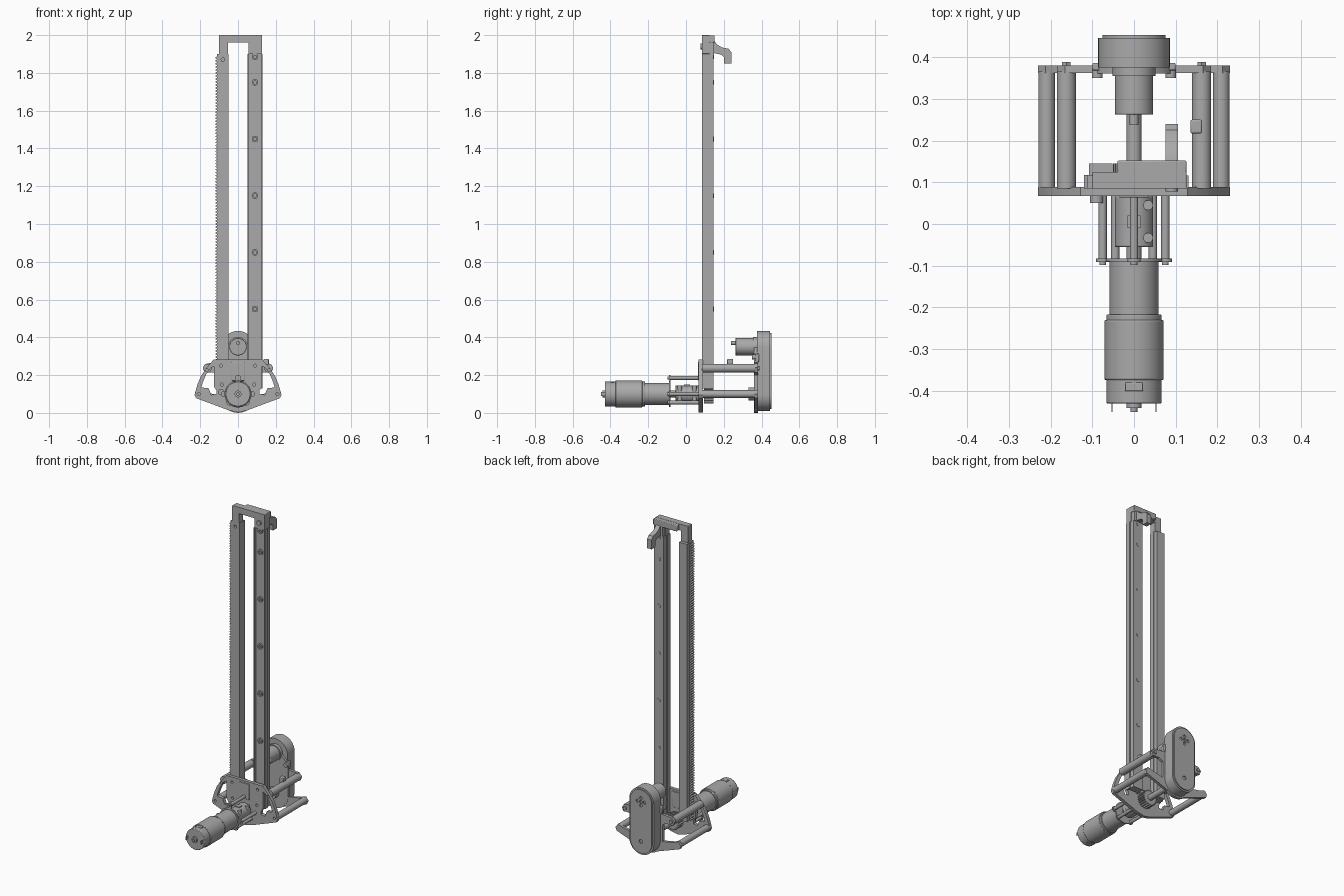
import bpy, math
from math import pi, sin, cos, radians

if "Cube" in bpy.data.objects:
    bpy.data.objects.remove(bpy.data.objects["Cube"])

grey = bpy.data.materials.new("machined grey")
grey.use_nodes = True
GREY = (0.4, 0.4, 0.4, 1)
grey.diffuse_color = GREY
grey.node_tree.nodes["Principled BSDF"].inputs["Base Color"].default_value = GREY


def finish(ob, name, bevel=0):
    ob.name = name
    ob.data.materials.clear()
    ob.data.materials.append(grey)
    if bevel:
        mod = ob.modifiers.new("edge", "BEVEL")
        mod.width, mod.segments, mod.limit_method = bevel, 2, "ANGLE"
        mod.angle_limit = radians(40)
    bpy.ops.object.select_all(action="DESELECT")
    ob.select_set(True)
    bpy.context.view_layer.objects.active = ob
    bpy.ops.object.shade_smooth_by_angle(angle=radians(30))
    return ob


def box(name, x, y, z, bevel=0):
    bpy.ops.mesh.primitive_cube_add(size=1, location=[sum(r) / 2 for r in (x, y, z)])
    ob = bpy.context.object
    ob.scale = [r[1] - r[0] for r in (x, y, z)]
    bpy.ops.object.transform_apply(location=False, rotation=False, scale=True)
    return finish(ob, name, bevel)


def rod(name, x, z, r, y0, y1, bevel=0, sides=40):
    """Cylinder lying along y."""
    bpy.ops.mesh.primitive_cylinder_add(vertices=sides, radius=r, depth=y1 - y0,
                                        location=(x, (y0 + y1) / 2, z), rotation=(pi / 2, 0, 0))
    return finish(bpy.context.object, name, bevel)


def circle(x, z, r, n=24):
    return [(x + r * cos(2 * pi * i / n), z + r * sin(2 * pi * i / n)) for i in range(n)]


def arc(x, z, r, a0, a1, n=16):
    return [(x + r * cos(radians(a0 + (a1 - a0) * i / n)),
             z + r * sin(radians(a0 + (a1 - a0) * i / n))) for i in range(n + 1)]


def mirror(points):
    return [(-x, z) for x, z in reversed(points)]


def plate(name, loops, lo, hi, axis="y", bevel=0):
    """Extrude an outline with holes; the first loop is the outside."""
    cu = bpy.data.curves.new(name, "CURVE")
    cu.dimensions, cu.fill_mode, cu.extrude = "2D", "BOTH", (hi - lo) / 2
    for loop in loops:
        sp = cu.splines.new("POLY")
        sp.points.add(len(loop) - 1)
        for p, (u, v) in zip(sp.points, loop):
            p.co = (u, v, 0, 1)
        sp.use_cyclic_u = True
    ob = bpy.data.objects.new(name, cu)
    bpy.context.collection.objects.link(ob)
    mid = (lo + hi) / 2
    ob.location = (0, mid, 0) if axis == "y" else (mid, 0, 0)
    ob.rotation_euler = (pi / 2, 0, 0 if axis == "y" else pi / 2)
    bpy.ops.object.select_all(action="DESELECT")
    ob.select_set(True)
    bpy.context.view_layer.objects.active = ob
    bpy.ops.object.convert(target="MESH")
    return finish(bpy.context.object, name, bevel)


# Toothed rack
PITCH, TEETH = 0.016, 110
edge = []
for i in range(TEETH):
    z = 0.13 + i * PITCH
    edge += [(-0.112, z), (-0.12, z + 0.004), (-0.12, z + 0.008), (-0.112, z + 0.012)]
rack = [(-0.05, 0.13)] + edge + [(-0.112, 1.9), (-0.05, 1.9)]
plate("rack", [rack, circle(-0.08, 1.87, 0.009)], 0.085, 0.117)
box("rack_backing", (-0.108, -0.052), (0.117, 0.145), (0.13, 1.895))

# Guide rail: channel, backing and bolts
RAIL = (0.13, 1.9)
box("rail_web", (0.055, 0.125), (0.1, 0.116), RAIL)
for x in (0.05, 0.122):
    box("rail_flange", (x, x + 0.008), (0.085, 0.116), RAIL)
box("rail_backing", (0.056, 0.124), (0.116, 0.145), RAIL)
for z in [1.885, 1.75] + [1.45 - 0.3 * i for i in range(4)]:
    plate("rail_bolt", [circle(0.09, z, 0.017), circle(0.09, z, 0.009, 6)], 0.09, 0.101)
    rod("rail_bolt_end", 0.09, z, 0.012, 0.14, 0.147)

# Top bridge with its hook
bridge = [(-0.1, 1.885), (-0.052, 1.885), (-0.052, 1.96), (0.055, 1.96), (0.055, 1.9),
          (0.126, 1.9), (0.126, 2), (-0.1, 2)]
plate("top_bridge", [bridge], 0.085, 0.125, bevel=0.003)
box("bridge_pad", (-0.04, 0.126), (0.12, 0.152), (1.96, 1.999), 0.004)
box("bridge_leg_pad", (0.06, 0.122), (0.12, 0.148), (1.9, 1.965))
hook = [(0.145, 1.975), (0.165, 1.95), (0.19, 1.935), (0.225, 1.928), (0.24, 1.91), (0.24, 1.85),
        (0.202, 1.85), (0.2, 1.885), (0.185, 1.897), (0.145, 1.905)]
plate("hook", [hook], 0.075, 0.105, "x", 0.002)
rod("bridge_screw", 0.09, 1.94, 0.015, 0.078, 0.09)

# Fan-shaped front plate with side windows
half = [(0, 0.003), (0.05, 0.014), (0.222, 0.078), (0.23, 0.095), (0.215, 0.15),
        (0.195, 0.197), (0.17, 0.235), (0.148, 0.26), (0.128, 0.283)]
window = [(0.128, 0.247), (0.145, 0.238), (0.168, 0.205), (0.185, 0.165), (0.194, 0.135),
          (0.155, 0.13), (0.142, 0.095), (0.115, 0.1), (0.115, 0.12), (0.128, 0.14)]
fan = half + mirror(half[1:])
holes = [circle(s * x, z, 0.008, 16) for s in (-1, 1)
         for x, z in ((0.09, 0.25), (0.085, 0.15), (0.165, 0.226), (0.208, 0.1))]
plate("front_plate", [fan, window, mirror(window)] + holes, 0.067, 0.089)

# Rear frame: hub, lower spars and arms to the spacers
hub = arc(0, 0.1, 0.1, 180, 360) + arc(0, 0.26, 0.1, 0, 180)
plate("rear_hub", [hub], 0.36, 0.38)
spar = [(0, 0.012), (0.05, 0.017), (0.222, 0.078), (0.23, 0.1), (0.212, 0.122), (0.18, 0.11),
        (0.08, 0.09), (0, 0.09)]
arm = [(0.05, 0.17), (0.125, 0.215), (0.175, 0.215), (0.185, 0.24), (0.165, 0.262), (0.05, 0.27)]
for pts, name in ((spar, "rear_spar"), (arm, "rear_arm")):
    plate(name + "_left", [pts], 0.362, 0.38)
    plate(name + "_right", [mirror(pts)], 0.362, 0.38)

# Spacer tubes joining both plates
for s in (-1, 1):
    rod("upper_spacer", s * 0.162, 0.237, 0.023, 0.085, 0.365)
    rod("lower_spacer", s * 0.209, 0.1, 0.02, 0.085, 0.365)
    rod("upper_spacer_nut", s * 0.162, 0.237, 0.012, 0.378, 0.388, sides=6)
box("spacer_clip", (0.135, 0.163), (0.217, 0.25), (0.25, 0.285), 0.004)

# Belt housing behind the frame
capsule = arc(0, 0.096, 0.086, 180, 360, 24) + arc(0, 0.348, 0.086, 0, 180, 24)
plate("belt_housing", [capsule], 0.375, 0.446, bevel=0.008)
inner = arc(0, 0.096, 0.076, 180, 360, 24) + arc(0, 0.348, 0.076, 0, 180, 24)
petals = [circle(0.024 * cos(a * pi / 2), 0.348 + 0.024 * sin(a * pi / 2), 0.01, 16) for a in range(4)]
plate("belt_cover", [inner, circle(0, 0.348, 0.009, 16), circle(0, 0.096, 0.012)] + petals, 0.445, 0.453)
box("housing_foot", (-0.1, 0.1), (0.368, 0.386), (0.27, 0.315), 0.004)
for s in (-1, 1):
    rod("housing_screw", s * 0.088, 0.295, 0.013, 0.35, 0.37)

# Sensor on the upper pulley
rod("sensor_body", 0, 0.35, 0.046, 0.262, 0.375, 0.003)
rod("sensor_collar", 0, 0.35, 0.052, 0.355, 0.375)
rod("sensor_stub", 0, 0.37, 0.011, 0.237, 0.265)

# Drive shaft, pinion and carriage block
rod("drive_shaft", 0, 0.1, 0.018, -0.09, 0.38)
teeth = []
for i in range(20):
    for k, r in ((0, 0.042), (0.3, 0.05), (0.6, 0.05), (0.9, 0.042)):
        a = 2 * pi * (i + k) / 20
        teeth.append((r * cos(a), 0.1 + r * sin(a)))
plate("pinion", [teeth], 0.095, 0.145)
box("bearing_block", (-0.035, 0.035), (0.063, 0.092), (0.17, 0.27), 0.003)
rod("lower_pulley_hub", 0, 0.1, 0.035, 0.33, 0.37)
rod("block_screw", -0.09, 0.11, 0.016, 0.05, 0.07)

# Shaft coupler with clamp screws
rod("coupler", 0, 0.1, 0.046, -0.055, 0.067, 0.003)
box("coupler_slit", (-0.015, 0.015), (-0.01, 0.02), (0.14, 0.149))
for y in (-0.033, 0.045):
    bpy.ops.mesh.primitive_cylinder_add(vertices=20, radius=0.012, depth=0.09, location=(0.034, y, 0.1))
    finish(bpy.context.object, "coupler_screw")

# Motor mount: round plate with ears and standoffs
plate("mount_plate", [circle(0, 0.1, 0.068, 40)], -0.09, -0.083)
for x, z in ((0.075, 0.1), (-0.075, 0.1), (0, 0.185), (-0.045, 0.055), (0.045, 0.055)):
    plate("mount_ear", [circle(x, z, 0.016)], -0.0905, -0.0825)
    rod("mount_standoff", x, z, 0.01, -0.085, 0.07, sides=20)
    rod("mount_screw", x, z, 0.008, -0.098, -0.088, sides=16)
box("mount_neck", (-0.016, 0.016), (-0.09, -0.083), (0.15, 0.187))

# Gear motor
rod("gearbox", 0, 0.1, 0.059, -0.225, -0.088, 0.002, 48)
rod("gearbox_ring", 0, 0.1, 0.066, -0.232, -0.217, 0.002, 48)
rod("motor_can", 0, 0.1, 0.071, -0.374, -0.23, 0.004, 48)
rod("motor_end", 0, 0.1, 0.066, -0.43, -0.372, 0.003, 48)
rod("motor_boss", 0, 0.1, 0.018, -0.441, -0.428)
rod("motor_tip", 0, 0.1, 0.008, -0.45, -0.44, sides=16)
for s in (-1, 1):
    box("motor_terminal", (s * 0.053 - 0.001, s * 0.053 + 0.001), (-0.45, -0.428), (0.09, 0.11))
    box("motor_vent", (-0.022, 0.022), (-0.4, -0.38), (0.1 + s * 0.064 - 0.003, 0.1 + s * 0.064 + 0.003), 0.002)
